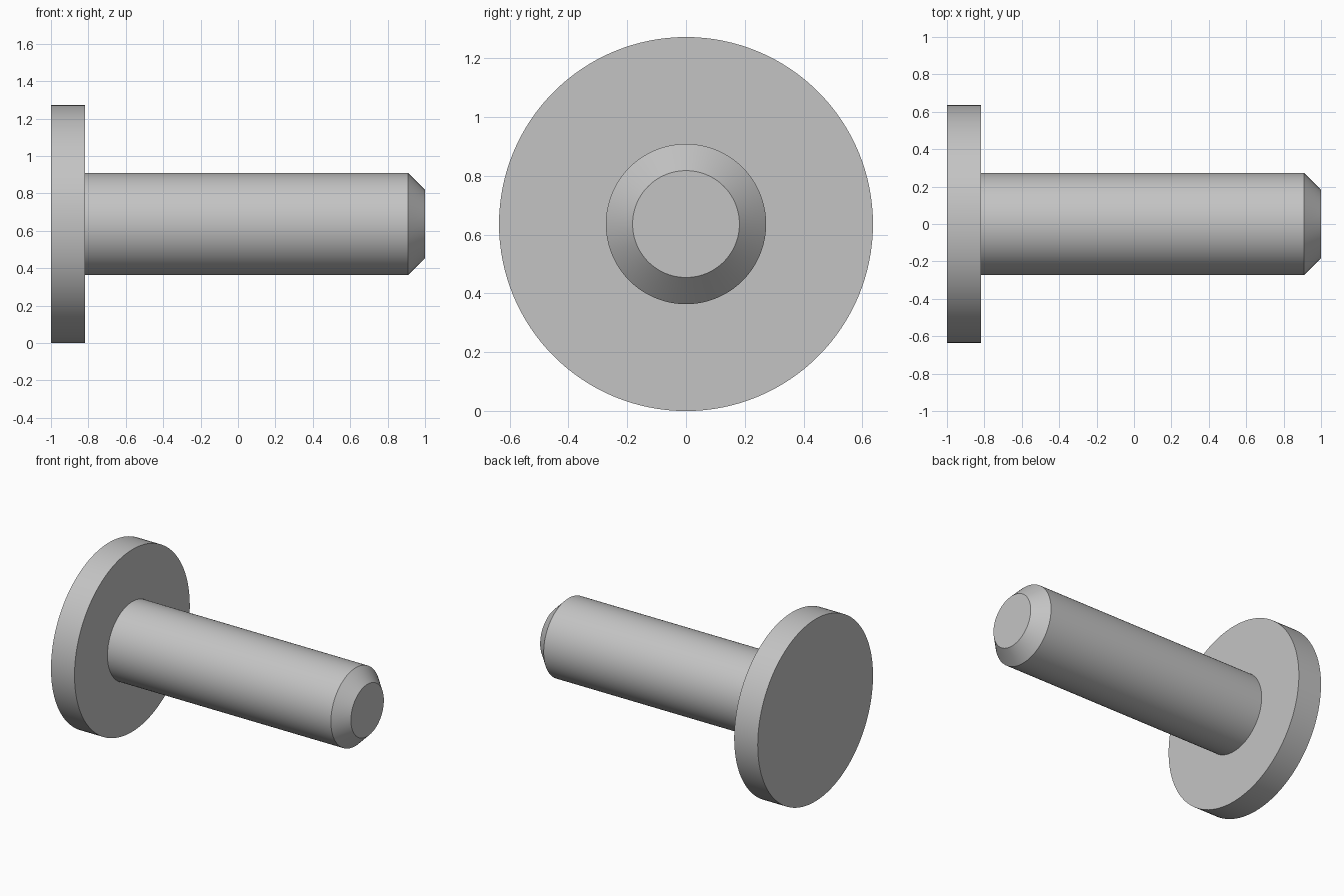
import bpy, bmesh, math

SEGMENTS = 128
UNIT = 1 / 11                 # all proportions are multiples of this
HEAD_RADIUS = 7 * UNIT

cube = bpy.data.objects.get("Cube")
if cube:
    bpy.data.objects.remove(cube, do_unlink=True)

# Plain grey metal
metal = bpy.data.materials.new("grey_metal")
metal.use_nodes = True
grey = (0.55, 0.55, 0.55, 1)
metal.diffuse_color = grey
metal.node_tree.nodes["Principled BSDF"].inputs["Base Color"].default_value = grey


def turned_part(name, profile):
    """Closed solid turned around the x axis from (x, radius) points."""
    bm = bmesh.new()
    rings = []
    for x, r in profile:
        angles = [math.tau * i / SEGMENTS for i in range(SEGMENTS)]
        rings.append([bm.verts.new((x, r * math.cos(a), r * math.sin(a))) for a in angles])
    for a, b in zip(rings, rings[1:]):
        for i in range(SEGMENTS):
            j = (i + 1) % SEGMENTS
            bm.faces.new((a[i], a[j], b[j], b[i]))
    bm.faces.new(rings[0])
    bm.faces.new(rings[-1])
    bmesh.ops.recalc_face_normals(bm, faces=bm.faces)
    # Smooth around the axis, crisp at every profile corner
    for f in bm.faces:
        f.smooth = True
    for e in bm.edges:
        e.smooth = e.calc_face_angle(0) < math.radians(30)
    mesh = bpy.data.meshes.new(name)
    bm.to_mesh(mesh)
    bm.free()
    mesh.materials.append(metal)
    obj = bpy.data.objects.new(name, mesh)
    obj.location.z = HEAD_RADIUS
    bpy.context.collection.objects.link(obj)
    return obj


# Flat disc head, straight shank and chamfered tip in one turned solid
turned_part("headed_pin", [
    (-1, HEAD_RADIUS),
    (-1 + 2 * UNIT, HEAD_RADIUS),
    (-1 + 2 * UNIT, 3 * UNIT),
    (1 - UNIT, 3 * UNIT),
    (1, 2 * UNIT),
])
